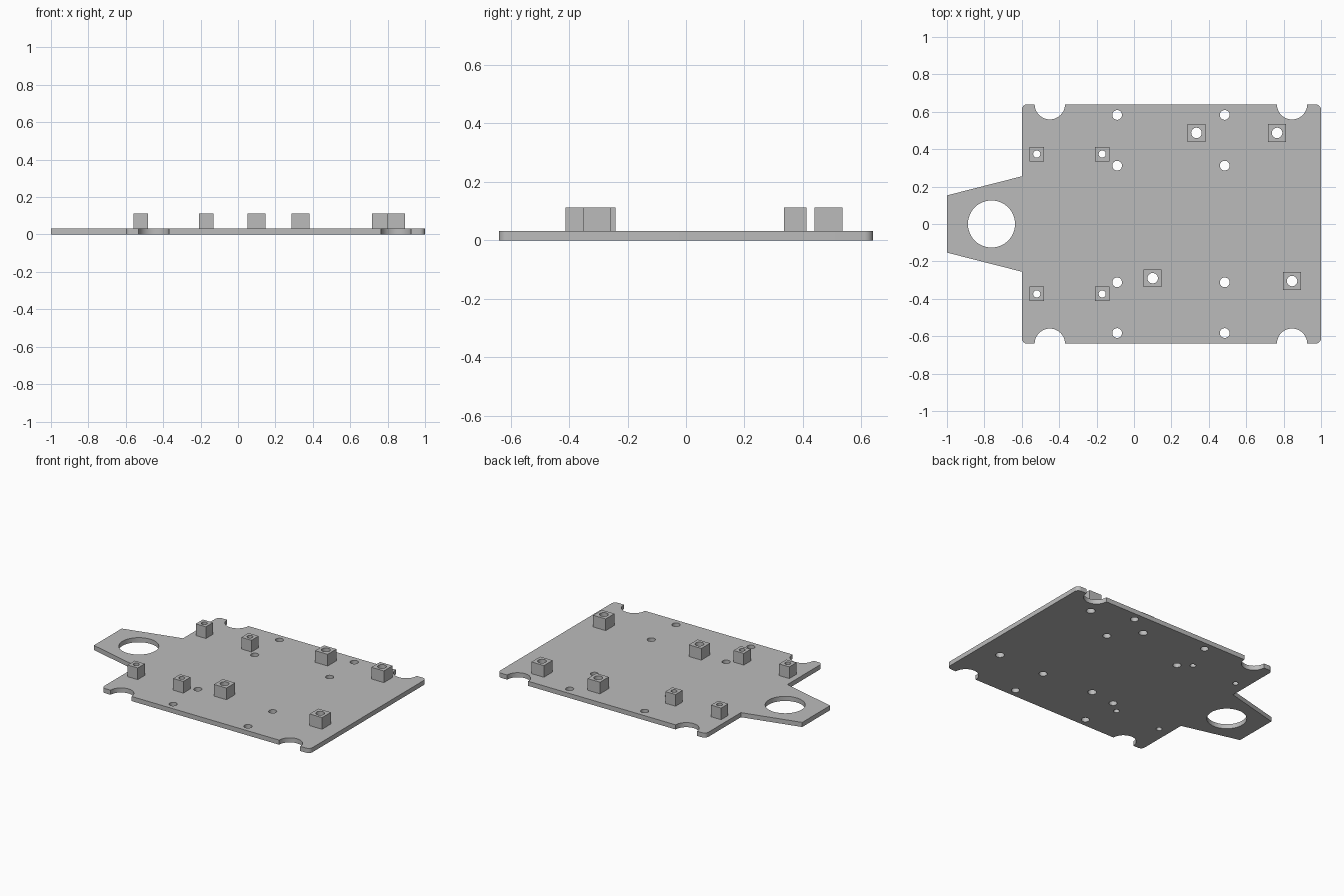
import bpy, bmesh, math

if "Cube" in bpy.data.objects:
    bpy.data.objects.remove(bpy.data.objects["Cube"])

PLATE_TOP = 0.032
POST_TOP = 0.113

grey = bpy.data.materials.new("plain_grey")
grey.diffuse_color = (0.5, 0.5, 0.5, 1.0)
grey.use_nodes = True
grey.node_tree.nodes["Principled BSDF"].inputs["Base Color"].default_value = grey.diffuse_color


def arc(cx, cy, r, a0, a1, n):
    """Points along an arc, angles in degrees."""
    angles = [math.radians(a0 + (a1 - a0) * i / n) for i in range(n + 1)]
    return [(cx + r * math.cos(a), cy + r * math.sin(a)) for a in angles]


def circle(cx, cy, r, n=32):
    return arc(cx, cy, r, 0, 360, n)[:-1]


def slab(name, loops, z0, z1):
    """Extrude a flat filled outline (first loop) with holes (other loops)."""
    curve = bpy.data.curves.new(name + "_profile", 'CURVE')
    curve.dimensions = '2D'
    curve.fill_mode = 'BOTH'
    curve.extrude = (z1 - z0) / 2
    for pts in loops:
        spline = curve.splines.new('POLY')
        spline.points.add(len(pts) - 1)
        for p, (x, y) in zip(spline.points, pts):
            p.co = (x, y, 0, 1)
        spline.use_cyclic_u = True
    helper = bpy.data.objects.new(name + "_profile", curve)
    bpy.context.collection.objects.link(helper)
    deps = bpy.context.evaluated_depsgraph_get()
    mesh = bpy.data.meshes.new_from_object(helper.evaluated_get(deps))
    bpy.data.objects.remove(helper)
    # weld caps to walls and settle on the base height
    bm = bmesh.new()
    bm.from_mesh(mesh)
    bmesh.ops.remove_doubles(bm, verts=bm.verts, dist=1e-5)
    bmesh.ops.translate(bm, verts=bm.verts, vec=(0, 0, (z0 + z1) / 2))
    bmesh.ops.recalc_face_normals(bm, faces=bm.faces)
    bm.to_mesh(mesh)
    bm.free()
    mesh.materials.clear()
    mesh.materials.append(grey)
    obj = bpy.data.objects.new(name, mesh)
    bpy.context.collection.objects.link(obj)
    bpy.ops.object.select_all(action='DESELECT')
    obj.select_set(True)
    bpy.context.view_layer.objects.active = obj
    bpy.ops.object.shade_smooth_by_angle(angle=math.radians(30))
    return obj


# Posts: x, y, width, hole radius
posts = [(x, y, 0.078, 0.019) for x in (-0.52, -0.17) for y in (-0.374, 0.374)]
posts += [(x, y, 0.096, 0.028) for x, y in
          ((0.334, 0.487), (0.765, 0.487), (0.10, -0.29), (0.845, -0.305))]

# Plate outline: upper half from the tab to the right edge, then mirrored
half = [(-1.0, 0.153), (-0.6, 0.255)]
half += arc(-0.57, 0.61, 0.03, 180, 90, 8)
for cx in (-0.45, 0.845):
    half += arc(cx, 0.64, 0.081, 180, 360, 24)
half += arc(0.97, 0.61, 0.03, 90, 0, 8)
outline = half + [(x, -y) for x, y in reversed(half)]

# Plate holes: tab opening, bolt holes, and bores continuing under the posts
holes = [circle(-0.762, 0, 0.126, 64)]
holes += [circle(x, y, 0.026) for x in (-0.09, 0.485)
          for y in (-0.583, -0.312, 0.312, 0.583)]
holes += [circle(x, y, r) for x, y, w, r in posts]
slab("base_plate", [outline] + holes, 0, PLATE_TOP)

# Standoff posts with a bore through each
for i, (x, y, w, r) in enumerate(posts):
    h = w / 2
    square = [(x - h, y - h), (x + h, y - h), (x + h, y + h), (x - h, y + h)]
    slab(f"standoff_post_{i + 1}", [square, circle(x, y, r)], PLATE_TOP, POST_TOP)
